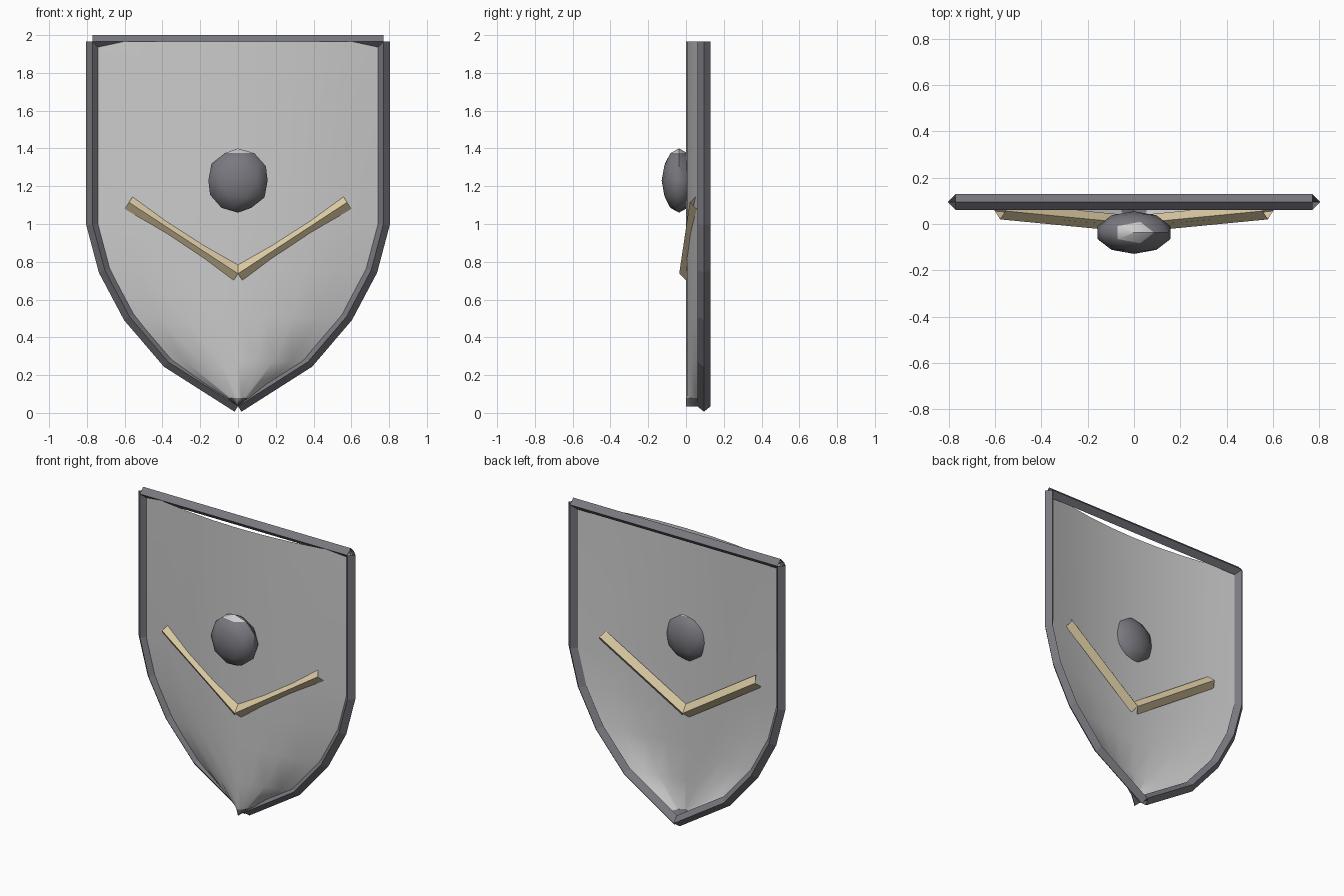
import bpy, bmesh, math
from mathutils import Vector

if "Cube" in bpy.data.objects:
    bpy.data.objects.remove(bpy.data.objects["Cube"])


def material(name, rgb):
    m = bpy.data.materials.new(name)
    m.diffuse_color = (*rgb, 1)
    m.use_nodes = True
    m.node_tree.nodes["Principled BSDF"].inputs["Base Color"].default_value = m.diffuse_color
    return m


light_grey = material("light_grey", (0.60, 0.60, 0.60))
dark_grey = material("dark_grey", (0.19, 0.19, 0.215))
tan = material("tan", (0.72, 0.60, 0.37))


def finish(name, bm, mats, smooth=None):
    me = bpy.data.meshes.new(name)
    bm.to_mesh(me)
    bm.free()
    ob = bpy.data.objects.new(name, me)
    bpy.context.collection.objects.link(ob)
    for m in mats:
        me.materials.append(m)
    if smooth:
        bpy.ops.object.select_all(action='DESELECT')
        ob.select_set(True)
        bpy.context.view_layer.objects.active = ob
        bpy.ops.object.shade_smooth_by_angle(angle=math.radians(smooth))
    return ob


def diamond_tube(name, points, in_plane, depth, mat):
    """Open-ended tube with a diamond section along a path."""
    pts = [Vector(p) for p in points]
    bm = bmesh.new()
    rings = []
    for i, p in enumerate(pts):
        d = Vector()
        if i:
            d += (p - pts[i - 1]).normalized()
        if i < len(pts) - 1:
            d += (pts[i + 1] - p).normalized()
        side = Vector((-d.z, 0, d.x)).normalized() * in_plane
        out = Vector((0, depth, 0))
        rings.append([bm.verts.new(p + o) for o in (side, out, -side, -out)])
    for a, b in zip(rings, rings[1:]):
        for k in range(4):
            n = (k + 1) % 4
            bm.faces.new((a[k], a[n], b[n], b[k]))
    bmesh.ops.recalc_face_normals(bm, faces=bm.faces)
    return finish(name, bm, [mat])


# Half outline of the shield: (half width, height)
outline = [(0.77, 1.965), (0.77, 1.0), (0.705, 0.755),
           (0.575, 0.51), (0.37, 0.27), (0.0, 0.035)]
EDGE_Y = 0.095

# Bowed panel: a thin sheet, dark at the very tip
rows = outline[:-1] + [(0.071, 0.08), (0.0, 0.035)]
COLS = 8
bm = bmesh.new()
grid = []
for w, z in rows:
    line = []
    for c in range(COLS + 1):
        u = 2 * c / COLS - 1
        line.append(bm.verts.new((w * u, EDGE_Y * u * u, z)))
    grid.append(line)
for r in range(len(rows) - 1):
    for c in range(COLS):
        f = bm.faces.new((grid[r][c], grid[r + 1][c],
                          grid[r + 1][c + 1], grid[r][c + 1]))
        f.material_index = 1 if rows[r][1] < 0.1 else 0
bmesh.ops.remove_doubles(bm, verts=bm.verts, dist=0.0001)
finish("shield_panel", bm, [light_grey, dark_grey], 40)

# Rim: two sides and a straight top bar
for s, side in ((-1, "left"), (1, "right")):
    diamond_tube(side + "_rim", [(s * x, EDGE_Y, z) for x, z in outline],
                 0.034, 0.035, dark_grey)
    # Chevron arm
    diamond_tube(side + "_chevron_arm",
                 [(0, 0, 0.737), (s * 0.578, 0.056, 1.115)],
                 0.041, 0.036, tan)
diamond_tube("top_rim", [(-0.77, EDGE_Y, 1.965), (0.77, EDGE_Y, 1.965)],
             0.035, 0.035, dark_grey)

# Boss: squashed faceted ball with a light cap
bm = bmesh.new()
bmesh.ops.create_icosphere(bm, subdivisions=2, radius=1)
for f in bm.faces:
    f.material_index = 1 if f.calc_center_median().z > 0.85 else 0
for v in bm.verts:
    v.co = Vector((v.co.x * 0.165, v.co.y * 0.092 - 0.037, v.co.z * 0.17 + 1.23))
finish("boss", bm, [dark_grey, light_grey], 30)
